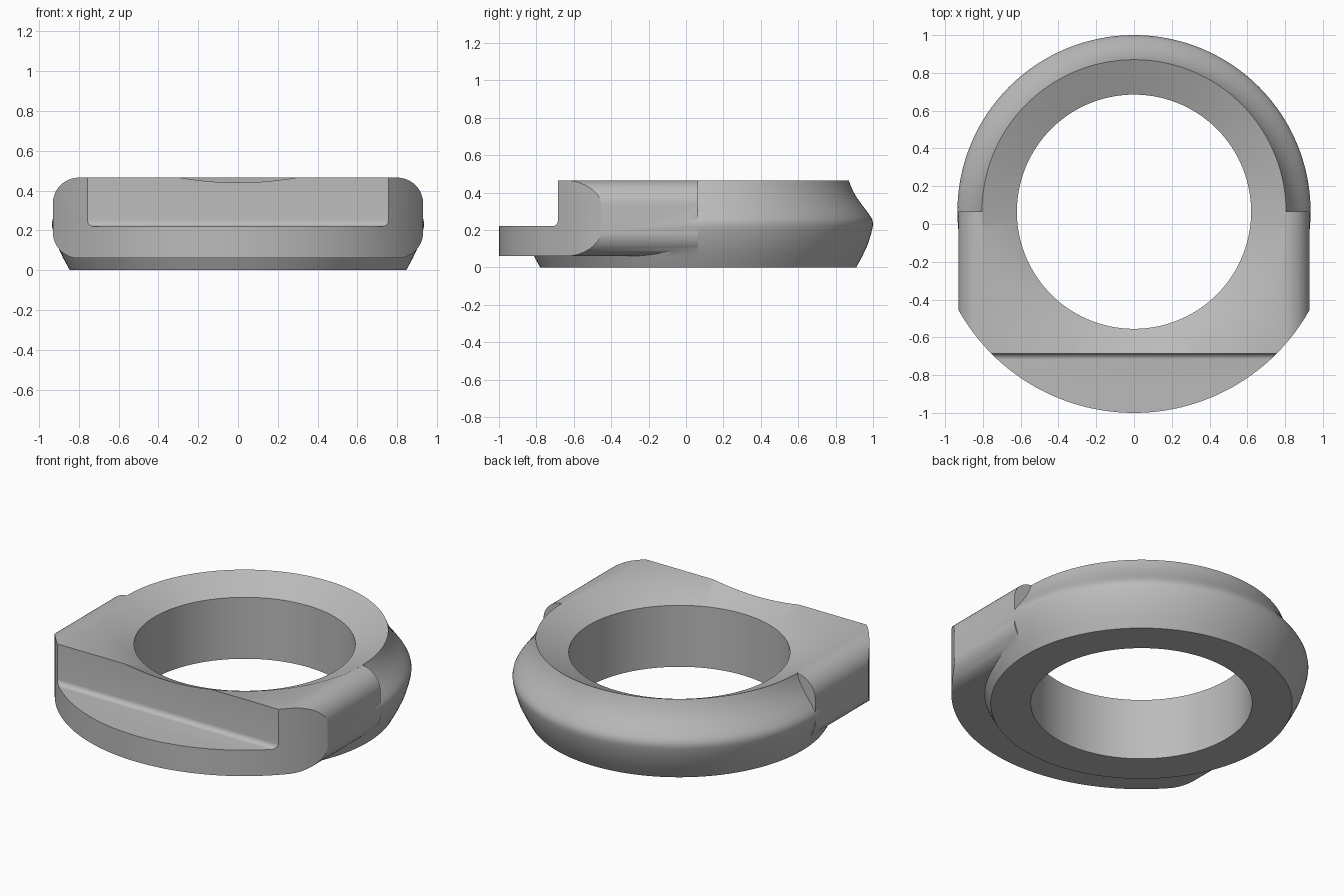
import bpy, bmesh, math
from mathutils import Matrix, Vector

if "Cube" in bpy.data.objects:
    bpy.data.objects.remove(bpy.data.objects["Cube"], do_unlink=True)

CENTRE_Y = 0.065
TOP = 0.465
SEGMENTS = 160

grey = bpy.data.materials.new("satin grey")
grey.use_nodes = True
grey.diffuse_color = (0.5, 0.5, 0.5, 1)
grey.node_tree.nodes["Principled BSDF"].inputs["Base Color"].default_value = (0.5, 0.5, 0.5, 1)


def make_object(name, bm):
    bmesh.ops.recalc_face_normals(bm, faces=bm.faces[:])
    mesh = bpy.data.meshes.new(name)
    bm.to_mesh(mesh)
    bm.free()
    mesh.materials.append(grey)
    obj = bpy.data.objects.new(name, mesh)
    bpy.context.collection.objects.link(obj)
    return obj


def lathe(name, profile):
    """Revolve a closed (radius, height) loop around the ring axis."""
    bm = bmesh.new()
    rings = []
    for i in range(SEGMENTS):
        a = math.tau * i / SEGMENTS
        rings.append([bm.verts.new((r * math.cos(a), CENTRE_Y + r * math.sin(a), z)) for r, z in profile])
    n = len(profile)
    for i, ring in enumerate(rings):
        after = rings[(i + 1) % SEGMENTS]
        for j in range(n):
            k = (j + 1) % n
            bm.faces.new((ring[j], after[j], after[k], ring[k]))
    return make_object(name, bm)


def prism(name, points, direction):
    """Extrude a flat outline along a direction."""
    bm = bmesh.new()
    face = bm.faces.new([bm.verts.new(p) for p in points])
    extruded = bmesh.ops.extrude_face_region(bm, geom=[face])["geom"]
    verts = [v for v in extruded if isinstance(v, bmesh.types.BMVert)]
    bmesh.ops.translate(bm, verts=verts, vec=Vector(direction))
    return make_object(name, bm)


def cylinder(name, radius):
    circle = [math.tau * i / SEGMENTS for i in range(SEGMENTS)]
    points = [(radius * math.cos(a), CENTRE_Y + radius * math.sin(a), -0.2) for a in circle]
    return prism(name, points, (0, 0, 1))


def arc(cx, cz, radius, start, end, steps=12):
    angles = [math.radians(start + (end - start) * i / steps) for i in range(steps + 1)]
    return [(cx + radius * math.cos(a), cz + radius * math.sin(a)) for a in angles]


def cut(target, tool, operation):
    mod = target.modifiers.new(operation, "BOOLEAN")
    mod.operation, mod.solver, mod.object = operation, "EXACT", tool
    bpy.context.view_layer.update()
    result = bpy.data.meshes.new_from_object(target.evaluated_get(bpy.context.evaluated_depsgraph_get()))
    target.modifiers.clear()
    target.data = result
    bpy.data.objects.remove(tool, do_unlink=True)


# Ring with a bore, a conical seat and a flared waist
ring = lathe("ring_body", [
    (0.62, 0), (0.845, 0), (0.878, 0.06), (0.906, 0.12), (0.925, 0.18),
    (0.933, 0.215), (0.935, 0.235), (0.931, 0.255), (0.92, 0.275), (0.9, 0.303),
    (0.875, 0.335), (0.85, 0.37), (0.83, 0.405), (0.816, 0.435), (0.805, TOP), (0.62, 0.38)])

# Front block: rounded cross-section trimmed by an outer arc
half = arc(0.8, 0.19, 0.13, -90, 0) + arc(0.8, TOP - 0.13, 0.13, 0, 90)
section = half + [(-x, z) for x, z in reversed(half)]
block = prism("front_block", [(x, CENTRE_Y, z) for x, z in section], (0, -1.3, 0))
cut(block, cylinder("outer_trim", 1.065), "INTERSECT")
cut(block, cylinder("inner_trim", 0.805), "DIFFERENCE")
cut(ring, block, "UNION")

# Step across the front, with a small fillet at its root
step = arc(-0.715, 0.25, 0.03, -90, 0, 6) + [(-0.685, 0.7), (-1.2, 0.7), (-1.2, 0.22)]
cut(ring, prism("step_cutter", [(-1.2, y, z) for y, z in step], (2.4, 0, 0)), "DIFFERENCE")

ring.name = "clamp_ring"
bpy.context.view_layer.objects.active = ring
ring.select_set(True)
bpy.ops.object.shade_smooth_by_angle(angle=math.radians(25))
